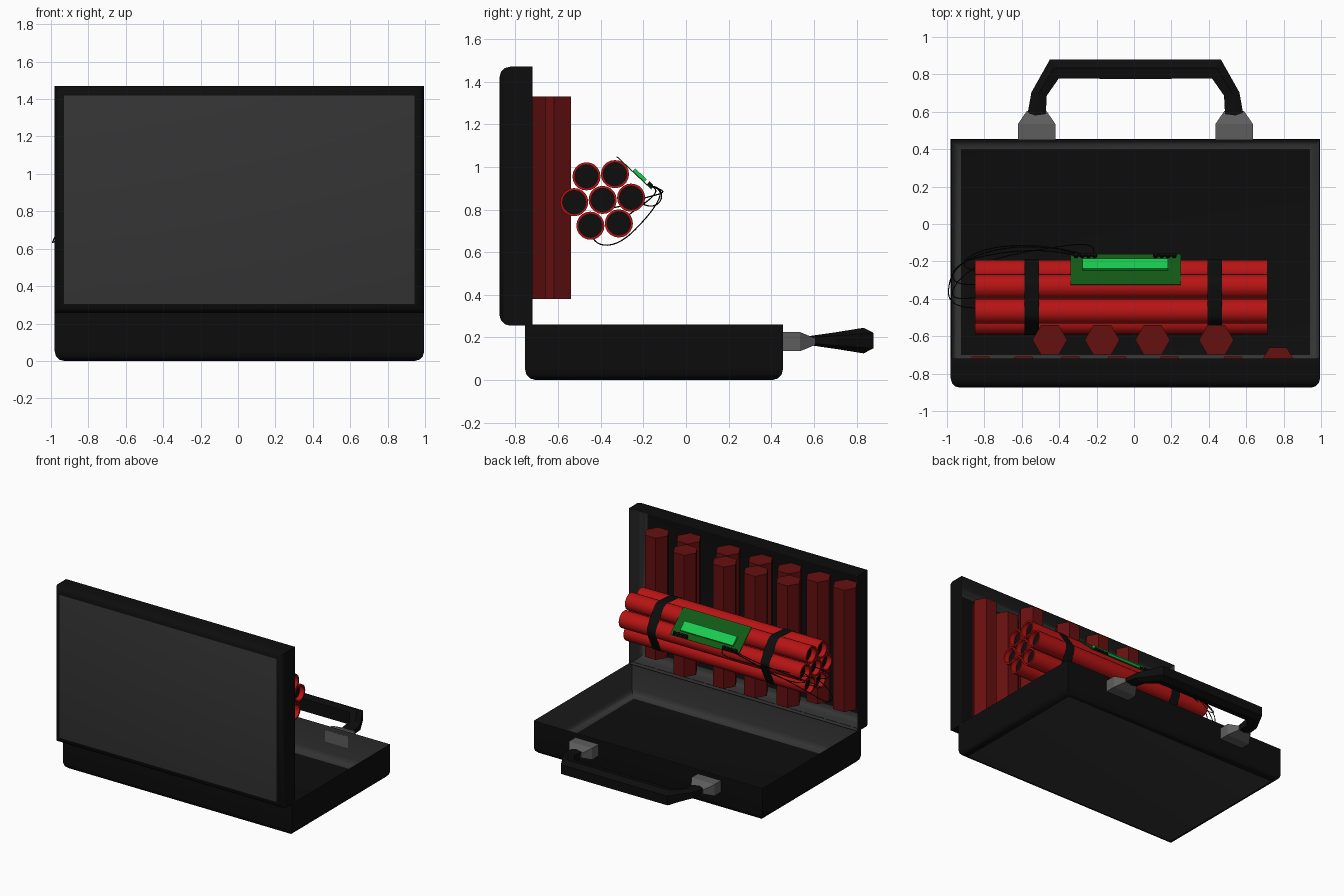
import bpy, bmesh
from math import radians, cos, sin, pi, tau
from mathutils import Matrix, Vector

if "Cube" in bpy.data.objects:
    bpy.data.objects.remove(bpy.data.objects["Cube"])

CX = 0.0075  # case centre line


def mat(name, r, g, b):
    m = bpy.data.materials.new(name)
    m.diffuse_color = (r, g, b, 1)
    m.use_nodes = True
    m.node_tree.nodes["Principled BSDF"].inputs["Base Color"].default_value = m.diffuse_color
    return m


BLACK = mat("black", 0.004, 0.004, 0.004)
GREY = mat("dark_grey", 0.035, 0.035, 0.035)
METAL = mat("metal_grey", 0.11, 0.11, 0.11)
RED = mat("red", 0.48, 0.007, 0.007)
DARK_RED = mat("dark_red", 0.13, 0.005, 0.005)
GREEN = mat("board_green", 0.006, 0.1, 0.008)
SCREEN = mat("screen_green", 0.01, 0.6, 0.08)


def finish(bm, name, mats, matrix=Matrix(), smooth=None):
    me = bpy.data.meshes.new(name)
    bm.to_mesh(me)
    bm.free()
    ob = bpy.data.objects.new(name, me)
    ob.matrix_world = matrix
    bpy.context.collection.objects.link(ob)
    for m in mats:
        me.materials.append(m)
    if smooth:
        bpy.ops.object.select_all(action='DESELECT')
        ob.select_set(True)
        bpy.context.view_layer.objects.active = ob
        bpy.ops.object.shade_smooth_by_angle(angle=radians(smooth))
    return ob


def loft(bm, rings, caps=True):
    """Skin a list of point rings."""
    vs = [[bm.verts.new(p) for p in r] for r in rings]
    n = len(vs[0])
    for a, b in zip(vs, vs[1:]):
        for i in range(n):
            bm.faces.new((a[i], a[(i + 1) % n], b[(i + 1) % n], b[i]))
    if caps:
        bm.faces.new(vs[0])
        bm.faces.new(vs[-1])
    bmesh.ops.recalc_face_normals(bm, faces=bm.faces)


def tray(name, size, matrix, flat_mat, wall_mat, inward=False):
    """Open box with the edges of its closed face rounded."""
    bm = bmesh.new()
    bmesh.ops.create_cube(bm, size=1, matrix=Matrix.Diagonal((*size, 1)))
    bm.normal_update()
    bmesh.ops.delete(bm, geom=[f for f in bm.faces if f.normal.z > 0.9], context='FACES_ONLY')
    low = [e for e in bm.edges if all(v.co.z < 0 for v in e.verts)]
    bmesh.ops.bevel(bm, geom=low, offset=0.05, segments=3, profile=0.5, affect='EDGES')
    bm.normal_update()
    for f in bm.faces:
        f.material_index = 0 if abs(f.normal.z) > 0.99 else 1
    if inward:
        bmesh.ops.reverse_faces(bm, faces=bm.faces)
    finish(bm, name, (flat_mat, wall_mat), matrix, 40)


# Case: base and upright lid, each a shell with a thin lining
halves = (("base", (1.975, 1.21, 0.26), Matrix.Translation((CX, -0.15, 0.13))),
          ("lid", (1.975, 1.215, 0.155),
           Matrix.Translation((CX, -0.7975, 0.8625)) @ Matrix.Rotation(-pi / 2, 4, 'X')))
for name, size, m in halves:
    tray(name + "_shell", size, m, GREY, BLACK)
    inner = (size[0] - 0.008, size[1] - 0.008, size[2] - 0.004)
    tray(name + "_lining", inner, m @ Matrix.Translation((0, 0, 0.002)), BLACK, GREY, True)

# Handle: half of the grip lofted along a bent path, then mirrored
bm = bmesh.new()
rings = []
path = ((-0.53, 0.57, 180, 0.05, 0.02), (-0.515, 0.695, 168, 0.042, 0.038),
        (-0.434, 0.828, 115, 0.056, 0.06), (0, 0.828, 90, 0.052, 0.06))
for x, y, ang, w, h in path:
    d = Vector((cos(radians(ang)), sin(radians(ang)), 0))
    section = ((1, 0.6), (0.1, 1), (-1, 0.8), (-1, -0.8), (0.1, -1), (1, -0.6))
    rings.append([Vector((x, y, 0)) + d * w * a + Vector((0, 0, h * b)) for a, b in section])
for p in rings[-1]:
    p.x = 0
loft(bm, rings, False)
handle = finish(bm, "handle", (BLACK,), Matrix.Translation((CX, 0, 0.185)))
handle.modifiers.new("mirror", 'MIRROR').use_axis[0] = True

# Handle brackets
for side, s in (("left", -1), ("right", 1)):
    bm = bmesh.new()
    loft(bm, [[(a * w, y, b * h) for a, b in ((-1, -1), (1, -1), (1, 1), (-1, 1))]
              for y, w, h in ((0.45, 0.1, 0.045), (0.535, 0.1, 0.045), (0.605, 0.052, 0.016))])
    finish(bm, side + "_handle_bracket", (METAL,), Matrix.Translation((CX + s * 0.528, 0, 0.18)))

# Six-sided upright sticks in the lid, two staggered rows
sticks = [(x, -0.62) for x in (-0.45, -0.17, 0.10, 0.44)] + [(0.77, -0.74)]
sticks += [(x, -0.79) for x in (-0.82, -0.59, -0.34, -0.09, 0.19, 0.53)]
for i, (x, y) in enumerate(sticks):
    bm = bmesh.new()
    loft(bm, [[(0.093 * cos(k * tau / 6), 0.093 * sin(k * tau / 6), z) for k in range(6)]
              for z in (0.38, 1.33)])
    finish(bm, f"upright_stick_{i}", (DARK_RED,), Matrix.Translation((x, y, 0)))

# Bundle of seven tubes with recessed dark ends
BY, BZ, R, TILT = -0.391, 0.845, 0.066, radians(4.5)
offsets = [(0, 0)] + [(0.134 * cos(TILT + k * pi / 3), 0.134 * sin(TILT + k * pi / 3))
                      for k in range(6)]
for i, (dy, dz) in enumerate(offsets):
    bm = bmesh.new()
    prof = ((-0.81, 0.055), (-0.85, 0.055), (-0.85, R), (0.715, R), (0.715, 0.055), (0.675, 0.055))
    loft(bm, [[(x, r * cos(k * tau / 20), r * sin(k * tau / 20)) for k in range(20)]
              for x, r in prof])
    for f in bm.faces:
        if len(f.verts) > 4:
            f.material_index = 1
    finish(bm, f"bundle_tube_{i}", (RED, BLACK), Matrix.Translation((0, BY + dy, BZ + dz)), 40)

# Straps: the outline wrapped around the bundle
outline = []
for k, (dy, dz) in enumerate(offsets[1:]):
    for j in range(-2, 3):
        a = TILT + k * pi / 3 + j * pi / 12
        outline.append((dy + 0.069 * cos(a), dz + 0.069 * sin(a)))
for name, x in (("left_strap", -0.5475), ("right_strap", 0.4325)):
    bm = bmesh.new()
    loft(bm, [[(x + s * 0.0385, BY + p, BZ + q) for p, q in outline] for s in (-1, 1)], False)
    finish(bm, name, (BLACK,), smooth=40)

# Timer board, tilted on top of the bundle; local y runs down the slope
BOARD = Matrix.Translation((-0.045, -0.243, 0.972)) @ Matrix.Rotation(radians(-43), 4, 'X')


def slab(name, x, y, z, size, m):
    bm = bmesh.new()
    bmesh.ops.create_cube(bm, size=1, matrix=Matrix.Diagonal((*size, 1)))
    finish(bm, name, (m,), BOARD @ Matrix.Translation((x, y, z)))


slab("timer_board", 0, 0, 0, (0.59, 0.224, 0.005), GREEN)
slab("timer_screen", -0.002, 0.027, 0.01, (0.455, 0.075, 0.016), SCREEN)
for side, x in (("left", -0.215), ("right", 0.21)):
    slab(side + "_terminal_strip", x, 0.1, 0.004, (0.125, 0.018, 0.01), BLACK)
    for k in range(4):
        bm = bmesh.new()
        bmesh.ops.create_cone(bm, cap_ends=True, segments=8, radius1=0.012, radius2=0.012, depth=0.02)
        finish(bm, f"{side}_terminal_{k}", (BLACK,),
               BOARD @ Matrix.Translation((x + (k - 1.5) * 0.033, 0.092, 0.01)))

# Loose wires from the board round to the tube ends
wires = (
    ((-0.31, -0.17, 0.91), (-0.45, -0.13, 0.9), (-0.75, -0.15, 0.86), (-0.95, -0.21, 0.82),
     (-0.99, -0.30, 0.75), (-0.92, -0.33, 0.73), (-0.82, -0.32, 0.735)),
    ((-0.28, -0.17, 0.91), (-0.45, -0.11, 0.9), (-0.75, -0.12, 0.84), (-0.96, -0.22, 0.72),
     (-1.0, -0.34, 0.61), (-0.99, -0.45, 0.64), (-0.82, -0.45, 0.725)),
    ((-0.25, -0.17, 0.91), (-0.4, -0.12, 0.91), (-0.7, -0.1, 0.84), (-0.9, -0.17, 0.80),
     (-0.94, -0.23, 0.84), (-0.82, -0.26, 0.855)),
    ((-0.22, -0.17, 0.91), (-0.19, -0.09, 0.89), (-0.4, -0.12, 0.87), (-0.85, -0.19, 0.86),
     (-1.01, -0.38, 0.78), (-0.95, -0.41, 0.84), (-0.82, -0.39, 0.845)),
)
for i, pts in enumerate(wires):
    cu = bpy.data.curves.new(f"wire_{i}", 'CURVE')
    cu.dimensions = '3D'
    cu.bevel_depth = 0.003
    cu.bevel_resolution = 1
    sp = cu.splines.new('NURBS')
    sp.points.add(len(pts) - 1)
    for p, co in zip(sp.points, pts):
        p.co = (*co, 1)
    sp.use_endpoint_u = True
    sp.order_u = 4
    sp.resolution_u = 8
    cu.materials.append(BLACK)
    bpy.context.collection.objects.link(bpy.data.objects.new(f"wire_{i}", cu))
